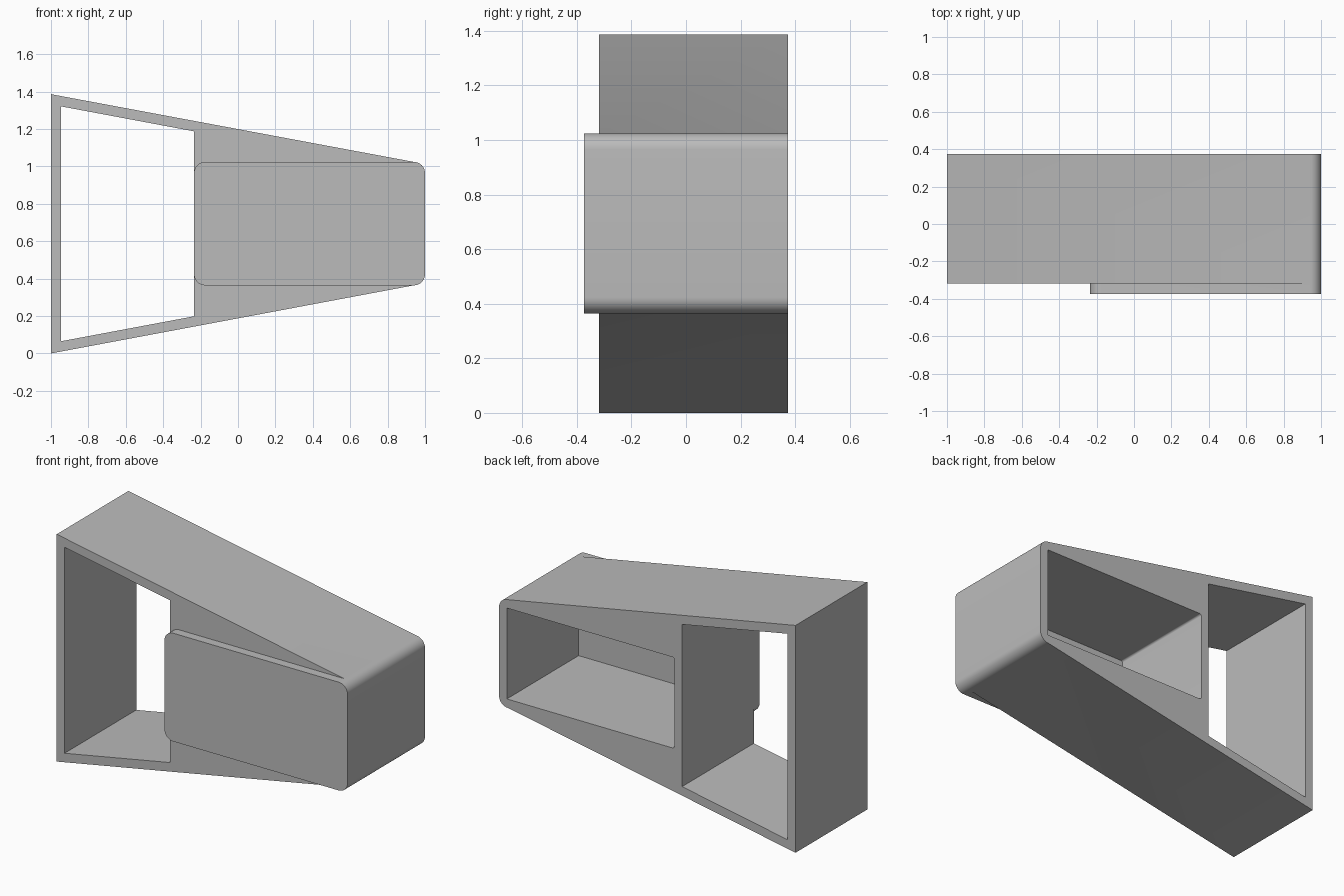
import bpy, bmesh, math

cube = bpy.data.objects.get("Cube")
if cube:
    bpy.data.objects.remove(cube, do_unlink=True)

# Key dimensions
BACK, FRONT, PANEL_FRONT = 0.373, -0.318, -0.373
HEIGHT, LOW, HIGH = 1.386, 0.364, 1.024
DIVIDER, WALL, RADIUS = -0.235, 0.053, 0.06

grey = bpy.data.materials.new("grey")
grey.use_nodes = True
colour = (0.5, 0.5, 0.5, 1)
grey.diffuse_color = colour
grey.node_tree.nodes["Principled BSDF"].inputs["Base Color"].default_value = colour


def arc(cx, cz, r, start, steps=10):
    """Quarter circle, counter-clockwise from the start angle."""
    angles = [math.radians(start + 90 * i / steps) for i in range(steps + 1)]
    return [(cx + r * math.cos(a), cz + r * math.sin(a)) for a in angles]


def right_end(x, low, high, r):
    return arc(x - r, low + r, r, -90) + arc(x - r, high - r, r, 0)


def left_end(x, low, high, r):
    return arc(x + r, high - r, r, 90) + arc(x + r, low + r, r, 180)


def prism(name, outline, y0, y1):
    """Extrude an x-z outline from y0 to y1."""
    bm = bmesh.new()
    face = bm.faces.new([bm.verts.new((x, y0, z)) for x, z in outline])
    new = bmesh.ops.extrude_face_region(bm, geom=[face])["geom"]
    for v in new:
        if isinstance(v, bmesh.types.BMVert):
            v.co.y = y1
    bmesh.ops.recalc_face_normals(bm, faces=bm.faces)
    mesh = bpy.data.meshes.new(name)
    bm.to_mesh(mesh)
    bm.free()
    mesh.materials.append(grey)
    obj = bpy.data.objects.new(name, mesh)
    bpy.context.collection.objects.link(obj)
    return obj


def combine(target, tool, operation):
    """Apply a boolean and discard the tool."""
    mod = target.modifiers.new(operation.title(), "BOOLEAN")
    mod.object, mod.operation, mod.solver = tool, operation, "EXACT"
    bpy.context.view_layer.objects.active = target
    bpy.ops.object.modifier_apply(modifier=mod.name)
    bpy.data.objects.remove(tool, do_unlink=True)


# Tapered housing with a rounded narrow end
housing = prism("tapered_housing",
                [(-1, 0)] + right_end(1, LOW, HIGH, RADIUS) + [(-1, HEIGHT)],
                FRONT, BACK)

# Raised rounded panel on the front
panel = prism("front_panel",
              right_end(1, LOW, HIGH, RADIUS) + left_end(DIVIDER, LOW, HIGH, RADIUS),
              PANEL_FRONT, FRONT)
combine(housing, panel, "UNION")

# Tapered opening right through the wide end
slope = LOW / (2 - RADIUS)
x0 = -1 + WALL
z0, z1 = [slope * (x + 1) + WALL + 0.002 for x in (x0, DIVIDER)]
opening = prism("opening_cutter",
                [(x0, z0), (DIVIDER, z1), (DIVIDER, HEIGHT - z1), (x0, HEIGHT - z0)],
                -1, 1)
combine(housing, opening, "DIFFERENCE")

# Deep pocket from the back, reaching behind the panel
low, high = LOW + WALL, HIGH - WALL
pocket = prism("pocket_cutter",
               [(1 - WALL, low), (1 - WALL, high)]
               + left_end(DIVIDER + WALL, low, high, 0.012),
               FRONT, 1)
combine(housing, pocket, "DIFFERENCE")

# Smooth the rounded corners, keep the edges sharp
bpy.ops.object.select_all(action="DESELECT")
housing.select_set(True)
bpy.context.view_layer.objects.active = housing
bpy.ops.object.shade_smooth_by_angle(angle=math.radians(30))
